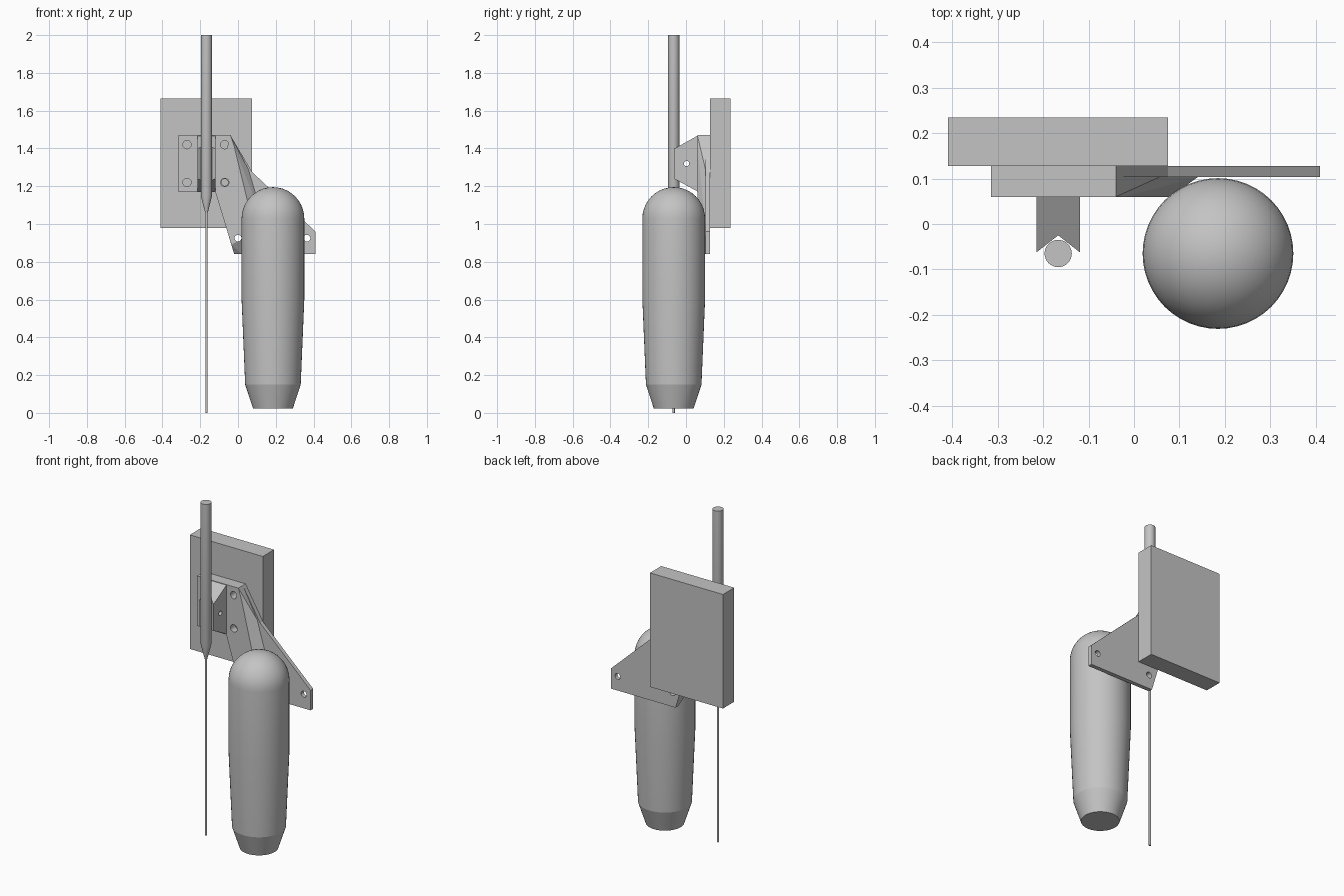
import bpy, bmesh, math
from mathutils import Vector, Matrix

if "Cube" in bpy.data.objects:
    bpy.data.objects.remove(bpy.data.objects["Cube"])

grey = bpy.data.materials.new("plain grey")
grey.diffuse_color = (0.55, 0.55, 0.55, 1)
grey.use_nodes = True
grey.node_tree.nodes["Principled BSDF"].inputs["Base Color"].default_value = grey.diffuse_color


def finish(name, bm, smooth=False):
    bmesh.ops.recalc_face_normals(bm, faces=bm.faces)
    me = bpy.data.meshes.new(name)
    bm.to_mesh(me)
    bm.free()
    me.materials.append(grey)
    ob = bpy.data.objects.new(name, me)
    bpy.context.collection.objects.link(ob)
    if smooth:
        bpy.ops.object.select_all(action='DESELECT')
        ob.select_set(True)
        bpy.context.view_layer.objects.active = ob
        bpy.ops.object.shade_smooth_by_angle(angle=math.radians(15))
    return ob


def prism(name, outline, direction):
    """Extrude a planar outline of 3D points."""
    bm = bmesh.new()
    f = bm.faces.new([bm.verts.new(p) for p in outline])
    r = bmesh.ops.extrude_face_region(bm, geom=[f], use_keep_orig=True)
    new = [v for v in r['geom'] if isinstance(v, bmesh.types.BMVert)]
    bmesh.ops.translate(bm, verts=new, vec=Vector(direction))
    return finish(name, bm)


def xz_plate(name, pts, y0, y1):
    return prism(name, [(x, y0, z) for x, z in pts], (0, y1 - y0, 0))


def lathe(name, profile, x, y, steps):
    """Revolve (radius, z) points about a vertical axis."""
    bm = bmesh.new()
    vs = [bm.verts.new((x + r, y, z)) for r, z in profile]
    es = [bm.edges.new(e) for e in zip(vs, vs[1:])]
    bmesh.ops.spin(bm, geom=vs + es, cent=(x, y, 0), axis=(0, 0, 1),
                   angle=2 * math.pi, steps=steps, use_duplicate=False)
    bmesh.ops.remove_doubles(bm, verts=bm.verts, dist=1e-5)
    return finish(name, bm, True)


def pin(center, radius, rot_axis):
    bm = bmesh.new()
    bmesh.ops.create_cone(bm, cap_ends=True, segments=24, radius1=radius,
                          radius2=radius, depth=0.4,
                          matrix=Matrix.Translation(center) @ Matrix.Rotation(math.pi / 2, 4, rot_axis))
    return finish("hole_cutter", bm)


def cut(ob, cutters):
    bpy.context.view_layer.objects.active = ob
    for c in cutters:
        m = ob.modifiers.new("cut", 'BOOLEAN')
        m.operation = 'DIFFERENCE'
        m.solver = 'EXACT'
        m.object = c
        bpy.ops.object.modifier_apply(modifier=m.name)
        bpy.data.objects.remove(c)


# Wall block at the back
xz_plate("wall_block", [(-.41, .98), (.075, .98), (.075, 1.665), (-.41, 1.665)], .128, .235)

# Mounting bracket with bolt holes
bracket = xz_plate("bracket", [(-.315, 1.17), (-.12, 1.17), (-.04, 1.47), (-.315, 1.47)], .06, .128)
cut(bracket, [pin((x, .1, z), .022, 'X') for x, z in ((-.27, 1.42), (-.27, 1.22), (-.07, 1.42))])

# Thin slanting arm plate
arm = xz_plate("arm_plate", [(-.12, 1.17), (-.04, 1.47), (.075, 1.275), (.41, .96),
                             (.41, .84), (-.02, .84)], .103, .128)
cut(arm, [pin((x, .1, z), .018, 'X') for x, z in ((0, .925), (.365, .925), (-.07, 1.22))])

# Thick bevelled rib on the arm front
bm = bmesh.new()
for y, pts in ((.06, [(-.12, 1.17), (-.04, 1.47), (-.02, 1.41), (.08, 1.0), (.07, .95), (-.035, .89)]),
               (.103, [(-.12, 1.17), (-.04, 1.47), (.055, 1.29), (.14, 1.0), (.13, .94),
                       (.02, .84), (-.02, .84)])):
    for x, z in pts:
        bm.verts.new((x, y, z))
bmesh.ops.convex_hull(bm, input=bm.verts)
bmesh.ops.dissolve_limit(bm, angle_limit=.01, verts=bm.verts, edges=bm.edges)
rib = finish("arm_rib", bm)
cut(rib, [pin((0, .1, .925), .018, 'X'), pin((-.07, .1, 1.22), .022, 'X')])

# Rod holder with a V groove in front and a cross hole
holder = prism("rod_holder", [(-.215, .062, 1.468), (-.215, -.063, 1.398),
                              (-.215, -.063, 1.24), (-.215, .062, 1.172)], (.096, 0, 0))
groove = prism("groove_cutter", [(-.227, -.072, 1), (-.167, -.025, 1), (-.107, -.072, 1),
                                 (-.167, -.2, 1)], (0, 0, .7))
cut(holder, [groove, pin((-.167, .003, 1.32), .014, 'Y')])

# Vertical rod tapering to a thin needle
lathe("rod", [(0, 2), (.03, 2), (.03, 1.15), (.007, 1.06), (.006, 1.06), (.006, 0), (0, 0)],
      -.167, -.065, 32)

# Hanging round-topped body
R = .166
dome = [(R * math.sin(a), 1.029 + R * math.cos(a))
        for a in (i * math.pi / 20 for i in range(11))]
lathe("rounded_body", dome + [(R, .6), (.147, .15), (.105, .022), (0, .022)], .185, -.065, 48)
